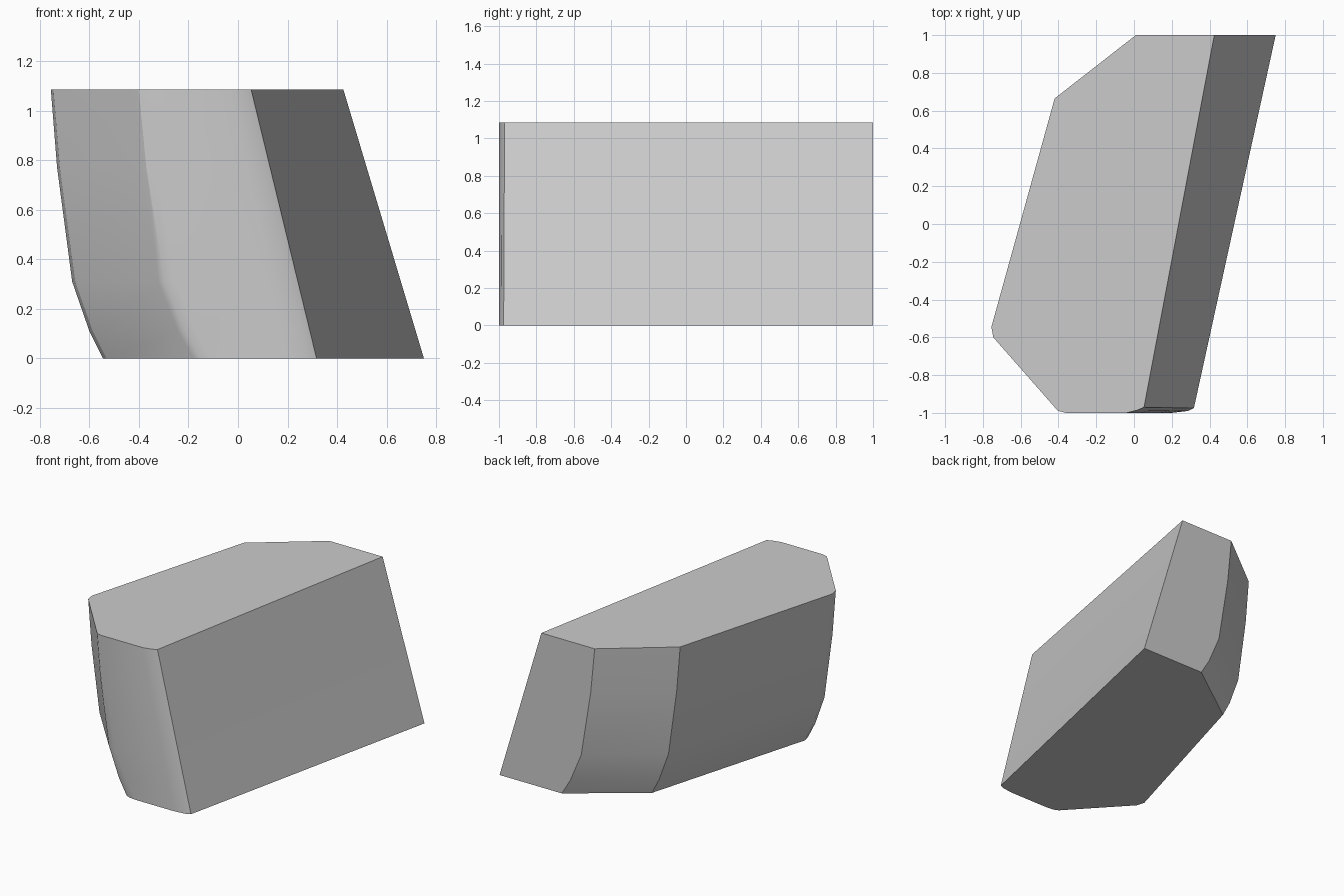
import bpy, bmesh, math

if "Cube" in bpy.data.objects:
    bpy.data.objects.remove(bpy.data.objects["Cube"])

H = 1.085
# Top outline: x, y, x at the base, y at the base, 1 if the wall curves inward
OUTLINE = [
    (0.425, 1.0, 0.75, 1.0, 0),
    (0.01, 1.0, 0.266, 1.0, 1),
    (-0.42, 0.665, -0.20, 0.665, 1),
    (-0.755, -0.545, -0.545, -0.545, 1),
    (-0.745, -0.60, -0.53, -0.60, 1),
    (-0.42, -0.97, -0.18, -0.98, 1),
    (-0.40, -0.99, -0.15, -0.993, 1),
    (-0.36, -1.0, -0.10, -1.0, 1),
    (-0.04, -1.0, 0.20, -1.0, 0),
    (0.02, -0.985, 0.285, -0.99, 0),
    (0.053, -0.97, 0.317, -0.975, 0),
]
# Heights and how far the curved wall has moved toward the base outline
PROFILE = [(0.0, 1.0), (0.11, 0.74), (0.31, 0.41), (0.77, 0.12), (H, 0.0)]

# Sheared block, lofted from base to top
bm = bmesh.new()
rings = []
for z, curve in PROFILE:
    ring = []
    for xt, yt, xb, yb, curved in OUTLINE:
        t = curve if curved else 1 - z / H
        ring.append(bm.verts.new((xt + (xb - xt) * t, yt + (yb - yt) * t, z)))
    rings.append(ring)

n = len(OUTLINE)
for low, high in zip(rings, rings[1:]):
    for i in range(n):
        j = (i + 1) % n
        bm.faces.new((low[i], low[j], high[j], high[i]))
bm.faces.new(rings[0])
bm.faces.new(rings[-1])
bmesh.ops.recalc_face_normals(bm, faces=bm.faces)

mesh = bpy.data.meshes.new("slanted_block")
bm.to_mesh(mesh)
bm.free()
block = bpy.data.objects.new("slanted_block", mesh)
bpy.context.collection.objects.link(block)

# Smooth the rounded corners, keep the outline edges sharp
bpy.context.view_layer.objects.active = block
block.select_set(True)
bpy.ops.object.shade_smooth_by_angle(angle=math.radians(25))
